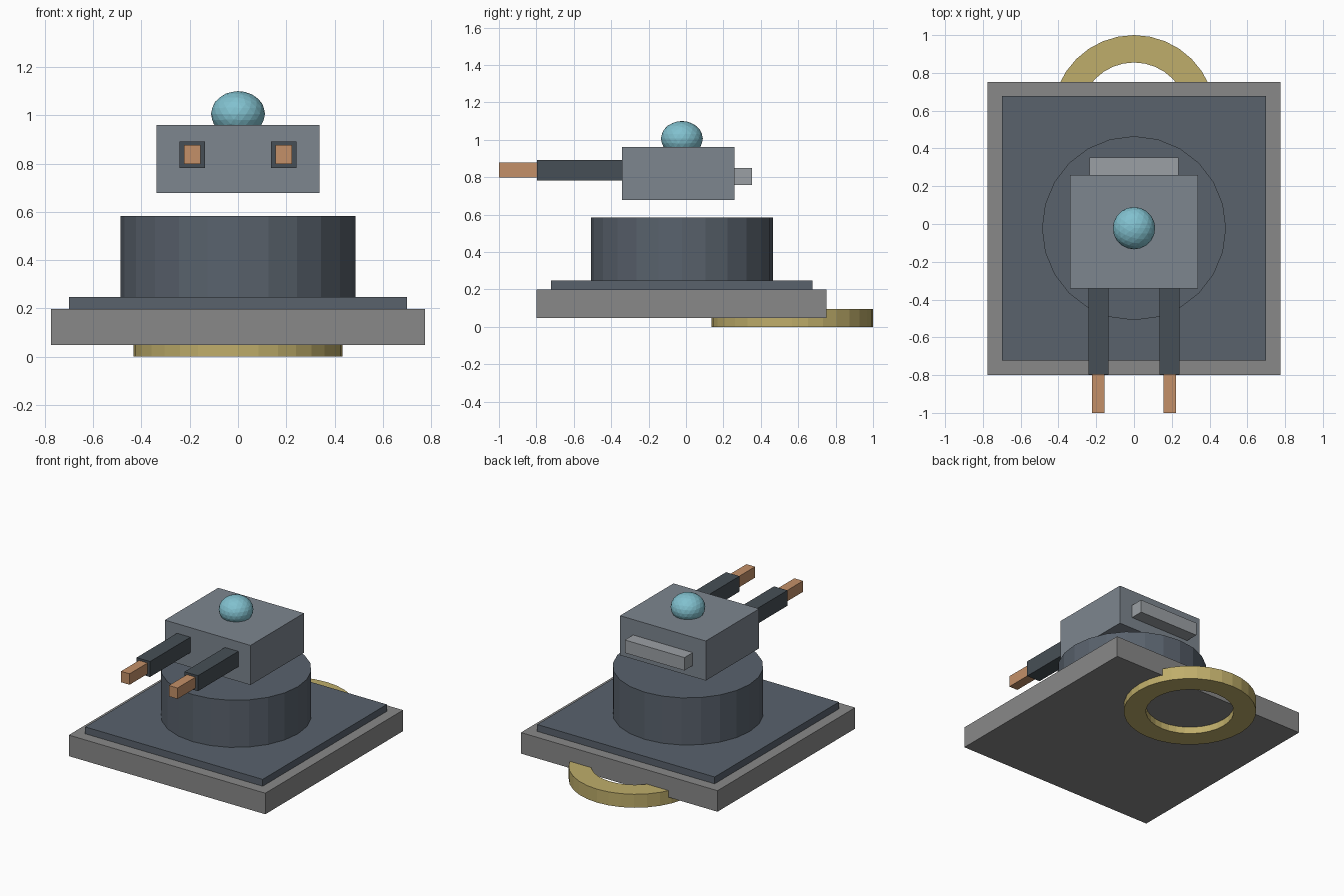
import bpy, bmesh, math
from mathutils import Matrix

if "Cube" in bpy.data.objects:
    bpy.data.objects.remove(bpy.data.objects["Cube"])


def material(name, rgb):
    m = bpy.data.materials.new(name)
    m.diffuse_color = (*rgb, 1)
    m.use_nodes = True
    m.node_tree.nodes["Principled BSDF"].inputs["Base Color"].default_value = m.diffuse_color
    return m


GREY = material("mid_grey", (0.25, 0.25, 0.25))
SLATE = material("slate", (0.10, 0.122, 0.152))
STEEL = material("steel", (0.205, 0.237, 0.275))
LIGHT = material("light_steel", (0.33, 0.352, 0.375))
DARK = material("dark_steel", (0.062, 0.078, 0.092))
COPPER = material("copper", (0.55, 0.28, 0.14))
BRASS = material("brass", (0.52, 0.42, 0.145))
GLASS = material("teal_glass", (0.22, 0.53, 0.62))


def finish(name, bm, mat=None):
    bmesh.ops.recalc_face_normals(bm, faces=bm.faces)
    me = bpy.data.meshes.new(name)
    bm.to_mesh(me)
    bm.free()
    ob = bpy.data.objects.new(name, me)
    bpy.context.collection.objects.link(ob)
    if mat:
        me.materials.append(mat)
    return ob


def box(name, x, y, z, mat=None):
    """Box spanning the given (min, max) ranges."""
    bm = bmesh.new()
    size = [b - a for a, b in (x, y, z)]
    mid = [(a + b) / 2 for a, b in (x, y, z)]
    bmesh.ops.create_cube(bm, size=1, matrix=Matrix.Translation(mid) @ Matrix.Diagonal((*size, 1)))
    return finish(name, bm, mat)


def ring(name, r_in, r_out, y, z0, z1, sides, mat):
    """Flat ring: a square section swept round the vertical axis."""
    bm = bmesh.new()
    section = ((r_in, z0), (r_out, z0), (r_out, z1), (r_in, z1))
    loops = []
    for i in range(sides):
        a = 2 * math.pi * i / sides
        loops.append([bm.verts.new((r * math.cos(a), y + r * math.sin(a), z)) for r, z in section])
    for i in range(sides):
        p, q = loops[i], loops[(i + 1) % sides]
        for k in range(4):
            n = (k + 1) % 4
            bm.faces.new((p[k], q[k], q[n], p[n]))
    return finish(name, bm, mat)


CY = -0.022  # turret axis

# Base: stacked plates with a brass ring under the back edge
box("base_plate", (-0.775, 0.775), (-0.799, 0.752), (0.048, 0.198), GREY)
box("deck_plate", (-0.70, 0.70), (-0.722, 0.677), (0.198, 0.247), SLATE)
ring("brass_ring", 0.287, 0.432, 0.568, 0.0, 0.096, 32, BRASS)

# Round drum
bm = bmesh.new()
bmesh.ops.create_cone(bm, cap_ends=True, segments=24, radius1=0.487, radius2=0.487, depth=0.336,
                      matrix=Matrix.Translation((0, CY, 0.415)))
finish("drum", bm, SLATE)

# Floating turret head with rear block
box("turret", (-0.338, 0.338), (-0.342, 0.26), (0.678, 0.96), STEEL)
box("rear_block", (-0.235, 0.235), (0.26, 0.353), (0.758, 0.85), LIGHT)

# Squashed faceted dome
bm = bmesh.new()
bmesh.ops.create_icosphere(bm, subdivisions=3, radius=1,
                           matrix=Matrix.Translation((0, CY, 1.006)) @ Matrix.Diagonal((0.112, 0.112, 0.094, 1)))
finish("dome", bm, GLASS)

# Twin barrels with copper tips
for side, s in (("left", -1), ("right", 1)):
    c = 0.189 * s
    box(side + "_barrel", (c - 0.053, c + 0.053), (-0.797, -0.342), (0.782, 0.892), DARK)
    box(side + "_barrel_tip", (c - 0.034, c + 0.034), (-1.0, -0.797), (0.799, 0.877), COPPER)
